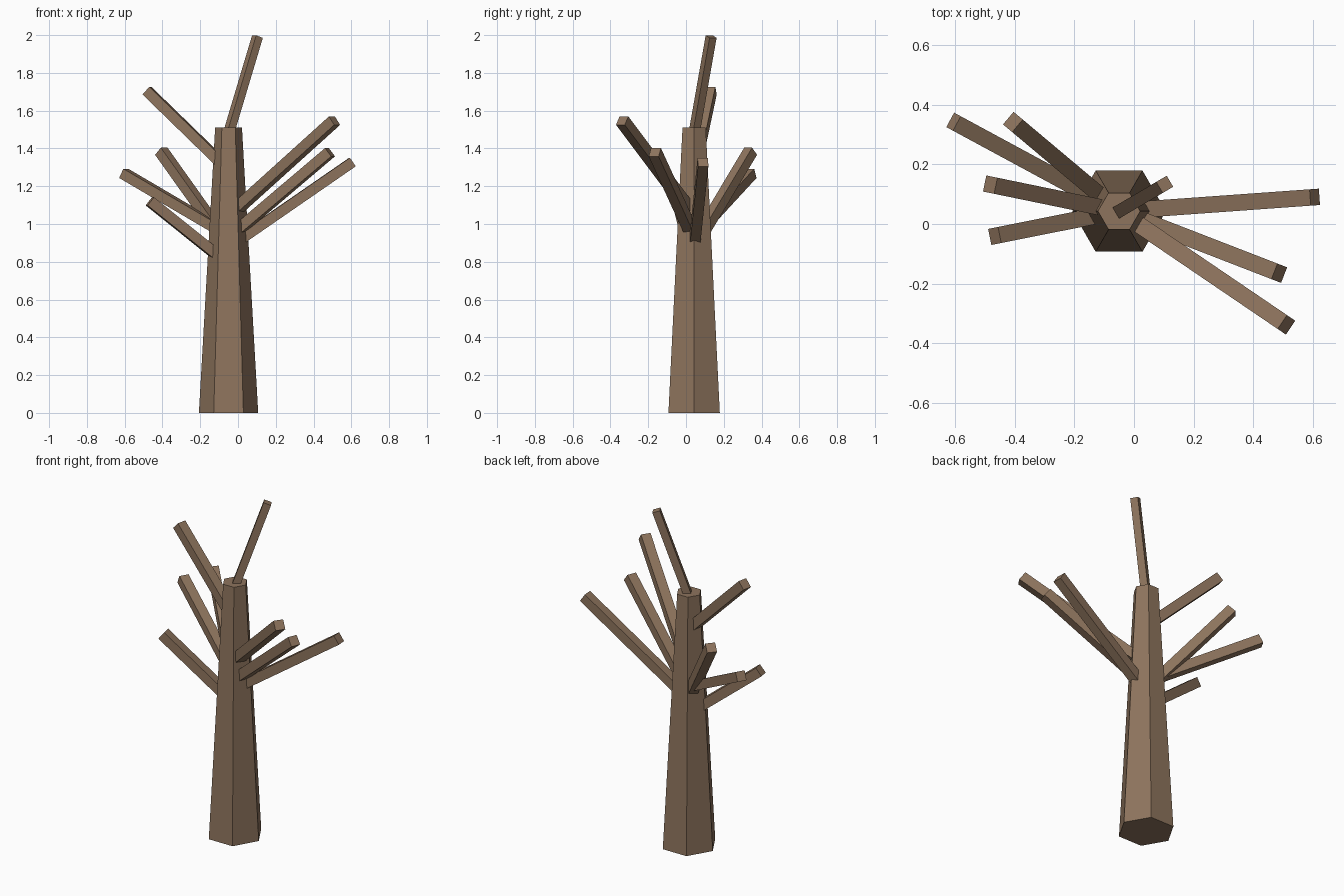
import bpy
from math import pi
from mathutils import Vector, Matrix

if "Cube" in bpy.data.objects:
    bpy.data.objects.remove(bpy.data.objects["Cube"])

bark = bpy.data.materials.new("bark")
bark.diffuse_color = (0.27, 0.175, 0.11, 1)
bark.use_nodes = True
bark.node_tree.nodes["Principled BSDF"].inputs["Base Color"].default_value = bark.diffuse_color

AXIS = Vector((-0.05, 0.043, 0))   # trunk centre line
TRUNK_H = 1.51


def finish(name):
    obj = bpy.context.object
    obj.name = name
    obj.data.materials.append(bark)
    return obj


def branch(name, start_z, end, width):
    """Square bar from the trunk axis to the given tip, two sides kept level."""
    a = AXIS + Vector((0, 0, start_z))
    b = Vector(end)
    along = (b - a).normalized()
    side = Vector((0, 0, 1)).cross(along).normalized()
    up = along.cross(side)
    bpy.ops.mesh.primitive_cube_add(size=1)
    obj = finish(name)
    rot = Matrix((side, up, along)).transposed().to_4x4()
    size = Matrix.Diagonal((width, width, (b - a).length, 1))
    obj.data.transform(rot @ size)
    obj.location = (a + b) / 2


# Tapered six-sided trunk, corners pointing along x
bpy.ops.mesh.primitive_cone_add(vertices=6, radius1=0.157, radius2=0.071, depth=TRUNK_H)
trunk = finish("trunk")
trunk.data.transform(Matrix.Rotation(pi / 2, 4, 'Z'))
trunk.location = AXIS + Vector((0, 0, TRUNK_H / 2))

# Bare branches: height on the trunk axis, tip position, thickness
branches = {
    "top_branch": (1.48, (0.103, 0.133, 1.992), 0.043),
    "right_branch_back": (0.875, (0.606, 0.09, 1.328), 0.055),
    "right_branch_front": (1.04, (0.511, -0.338, 1.547), 0.056),
    "right_branch_middle": (0.925, (0.487, -0.165, 1.38), 0.056),
    "left_branch_high": (1.286, (-0.482, 0.132, 1.706), 0.055),
    "left_branch_rear": (0.885, (-0.406, 0.342, 1.385), 0.055),
    "left_branch_long": (0.942, (-0.605, 0.343, 1.268), 0.055),
    "left_branch_low": (0.786, (-0.467, -0.04, 1.12), 0.055),
}
for name, (z, tip, width) in branches.items():
    branch(name, z, tip, width)
